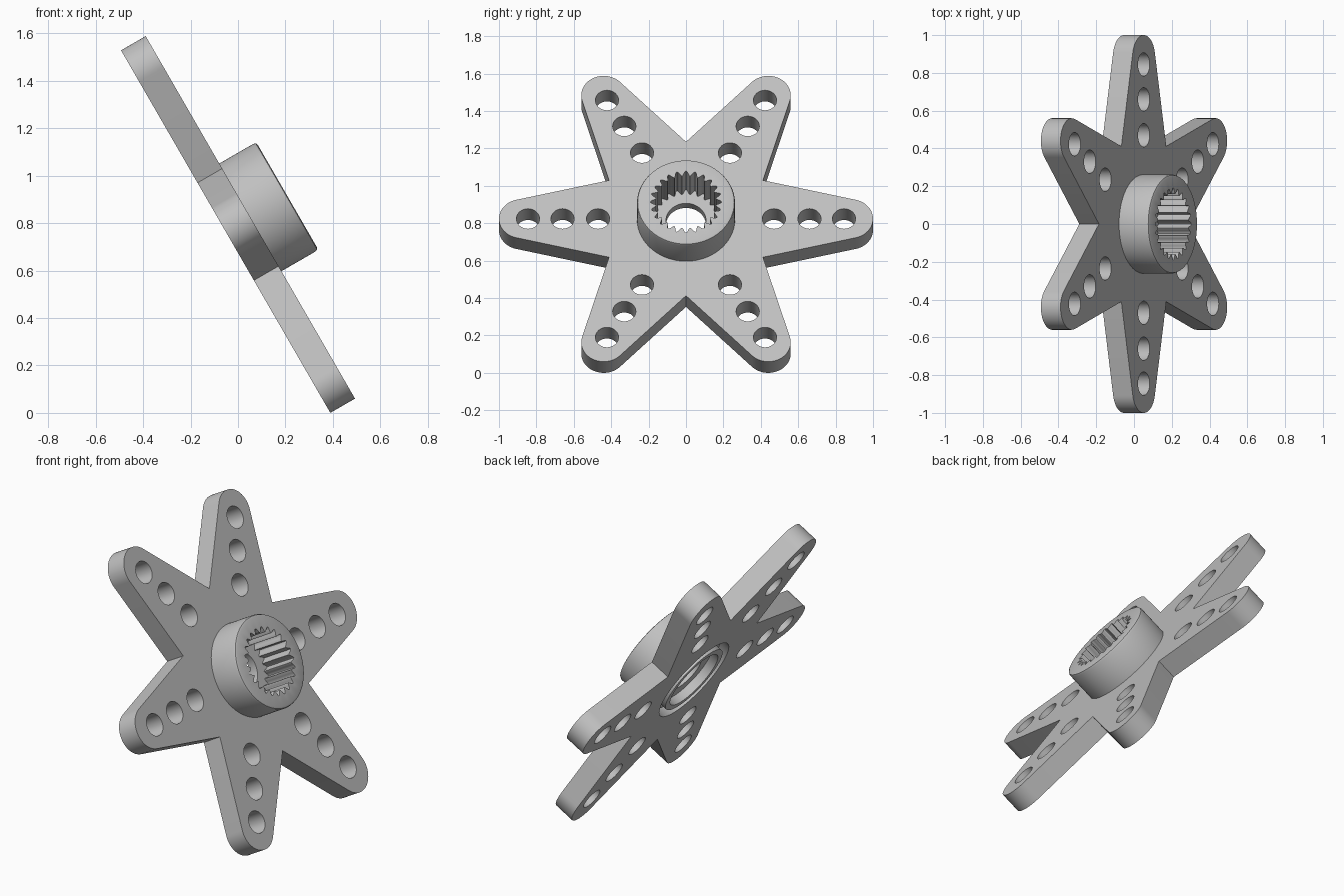
import bpy, bmesh
from math import sin, cos, pi, radians, acos, atan2, hypot
from mathutils import Matrix, Vector

if "Cube" in bpy.data.objects:
    bpy.data.objects.remove(bpy.data.objects["Cube"])

THICK = 0.12        # plate thickness
HUB_R = 0.262       # hub outer radius
TIP_C, TIP_R = 0.88, 0.12
NOTCH = 0.475
TEETH, STEPS = 24, 8
SEG = TEETH * STEPS

grey = bpy.data.materials.new("grey_plastic")
grey.use_nodes = True
colour = (0.53, 0.53, 0.53, 1)
grey.diffuse_color = colour
grey.node_tree.nodes["Principled BSDF"].inputs["Base Color"].default_value = colour

# Tilted frame: the front face of the plate is local z = 0
tilt = Matrix(((0, -0.5, 0.866, 0.052),
               (1, 0, 0, 0),
               (0, 0.866, 0.5, 0.824),
               (0, 0, 0, 1)))


def finish(bm, name):
    bmesh.ops.recalc_face_normals(bm, faces=bm.faces)
    bm.transform(tilt)
    mesh = bpy.data.meshes.new(name)
    bm.to_mesh(mesh)
    bm.free()
    mesh.materials.append(grey)
    obj = bpy.data.objects.new(name, mesh)
    bpy.context.collection.objects.link(obj)
    bpy.ops.object.select_all(action="DESELECT")
    obj.select_set(True)
    bpy.context.view_layer.objects.active = obj
    bpy.ops.object.shade_smooth_by_angle(angle=radians(35))
    return obj


def polar(r, a):
    return Vector((r * cos(a), r * sin(a), 0))


def circle(centre, r, n):
    return [centre + polar(r, 2 * pi * i / n) for i in range(n)]


def join_rings(bm, a, b):
    n = len(a)
    for i in range(n):
        j = (i + 1) % n
        bm.faces.new((a[i], a[j], b[j], b[i]))


# Star outline: rounded tips joined by tangent lines to sharp notches
notch = polar(NOTCH, pi / 6)
to_notch = notch - Vector((TIP_C, 0, 0))
tangent = atan2(to_notch.y, to_notch.x) - acos(TIP_R / hypot(to_notch.x, to_notch.y))
outline, holes = [], []
for k in range(6):
    turn = Matrix.Rotation(k * pi / 3, 3, "Z")
    for i in range(25):
        a = tangent * (i / 12 - 1)
        outline.append(turn @ (Vector((TIP_C, 0, 0)) + polar(TIP_R, a)))
    outline.append(turn @ notch)
    for r in (0.47, 0.66, 0.845):
        holes.append(circle(turn @ Vector((r, 0, 0)), 0.062, 32))

# Star plate: filled front and back, walls on the outline and arm holes
bm = bmesh.new()
bore = circle(Vector(), HUB_R, SEG)
rings = {}
for z in (0, -THICK):
    edges, rings[z] = [], []
    for loop in [outline, bore] + holes:
        vs = [bm.verts.new((p.x, p.y, z)) for p in loop]
        edges += [bm.edges.new((vs[i - 1], vs[i])) for i in range(len(vs))]
        rings[z].append(vs)
    bmesh.ops.triangle_fill(bm, edges=edges, use_beauty=True, use_dissolve=False,
                            normal=(0, 0, 1))
for index, (front, back) in enumerate(zip(rings[0], rings[-THICK])):
    if index != 1:
        join_rings(bm, front, back)
finish(bm, "star_plate")

# Splined hub: turned section, with teeth on the bore rings
section = [(HUB_R, -THICK), (HUB_R, -0.06), (0.215, -0.06), (0.215, -THICK),
           (0.18, -THICK), (0.18, -0.07), (0.107, -0.07), (0.107, -0.02),
           ("teeth", -0.02), ("teeth", 0.18),
           (HUB_R - 0.014, 0.18), (HUB_R - 0.004, 0.176), (HUB_R, 0.166), (HUB_R, 0)]
bm = bmesh.new()
previous = None
for r, z in section:
    ring = []
    for i in range(SEG):
        a = 2 * pi * i / SEG
        radius = 0.176 + 0.015 * cos(TEETH * a) if r == "teeth" else r
        ring.append(bm.verts.new(polar(radius, a) + Vector((0, 0, z))))
    if previous:
        join_rings(bm, previous, ring)
    previous = ring
finish(bm, "splined_hub")
